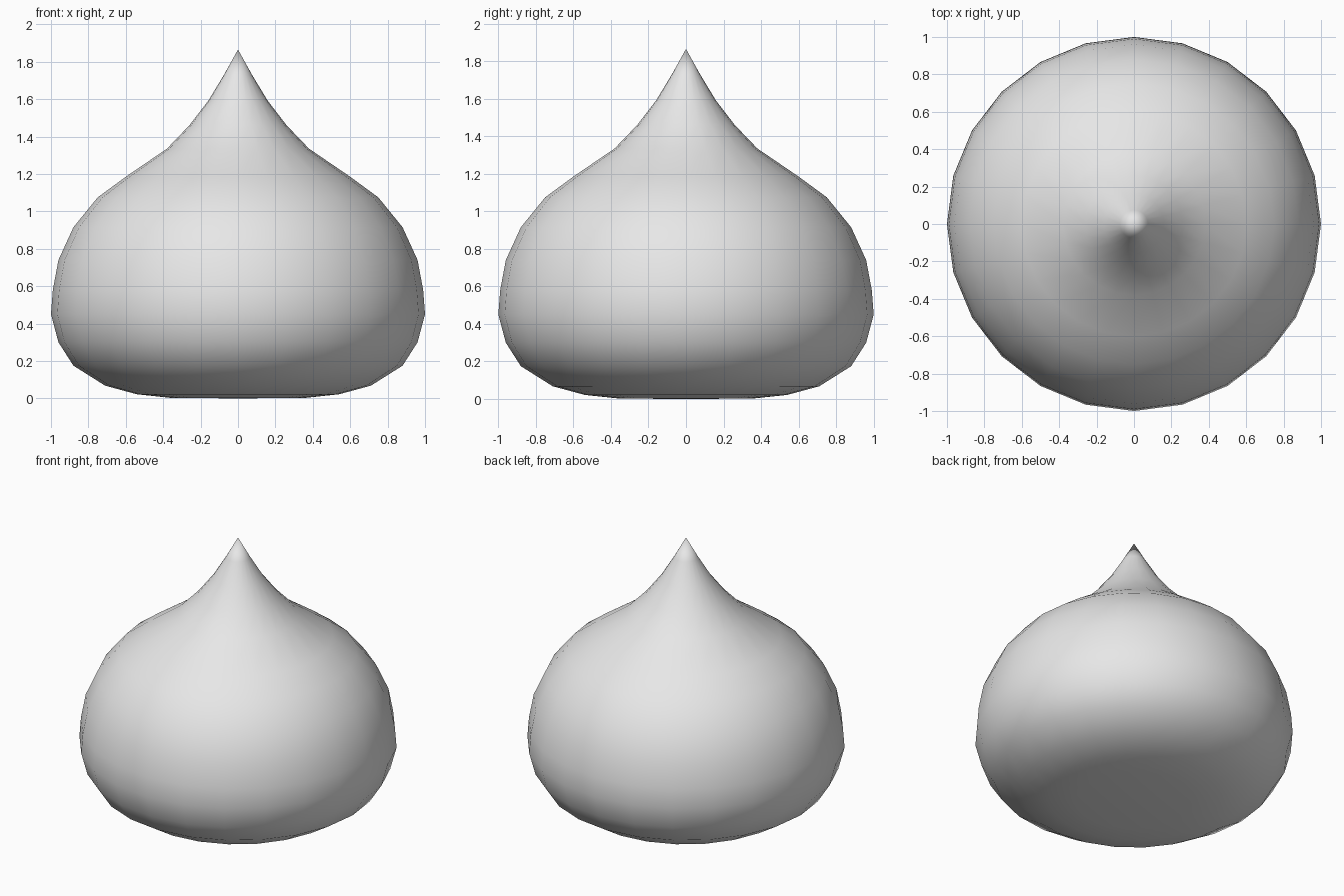
import bpy, bmesh, math

if "Cube" in bpy.data.objects:
    bpy.data.objects.remove(bpy.data.objects["Cube"])

# Half profile of the drop: (radius, height) from bottom to tip
PROFILE = [(0, 0), (0.36, 0.003), (0.54, 0.022), (0.71, 0.068), (0.88, 0.175),
           (0.96, 0.30), (1.0, 0.45), (0.99, 0.58), (0.96, 0.74), (0.88, 0.915),
           (0.75, 1.075), (0.60, 1.185), (0.38, 1.335), (0.26, 1.46),
           (0.16, 1.59), (0.075, 1.73), (0, 1.865)]
SIDES = 24

# Single flat colour
grey = bpy.data.materials.new("light_grey")
grey.diffuse_color = (0.8, 0.8, 0.8, 1)
grey.use_nodes = True
grey.node_tree.nodes["Principled BSDF"].inputs["Base Color"].default_value = grey.diffuse_color

# Body: spin the profile around z
bm = bmesh.new()
verts = [bm.verts.new((r, 0, z)) for r, z in PROFILE]
edges = [bm.edges.new(pair) for pair in zip(verts, verts[1:])]
bmesh.ops.spin(bm, geom=verts + edges, cent=(0, 0, 0), axis=(0, 0, 1),
               angle=math.tau, steps=SIDES, use_merge=False)
bmesh.ops.remove_doubles(bm, verts=bm.verts, dist=0.0005)
bmesh.ops.recalc_face_normals(bm, faces=bm.faces)
for face in bm.faces:
    face.smooth = True

mesh = bpy.data.meshes.new("drop_body")
bm.to_mesh(mesh)
bm.free()
mesh.materials.append(grey)
body = bpy.data.objects.new("drop_body", mesh)
bpy.context.collection.objects.link(body)
